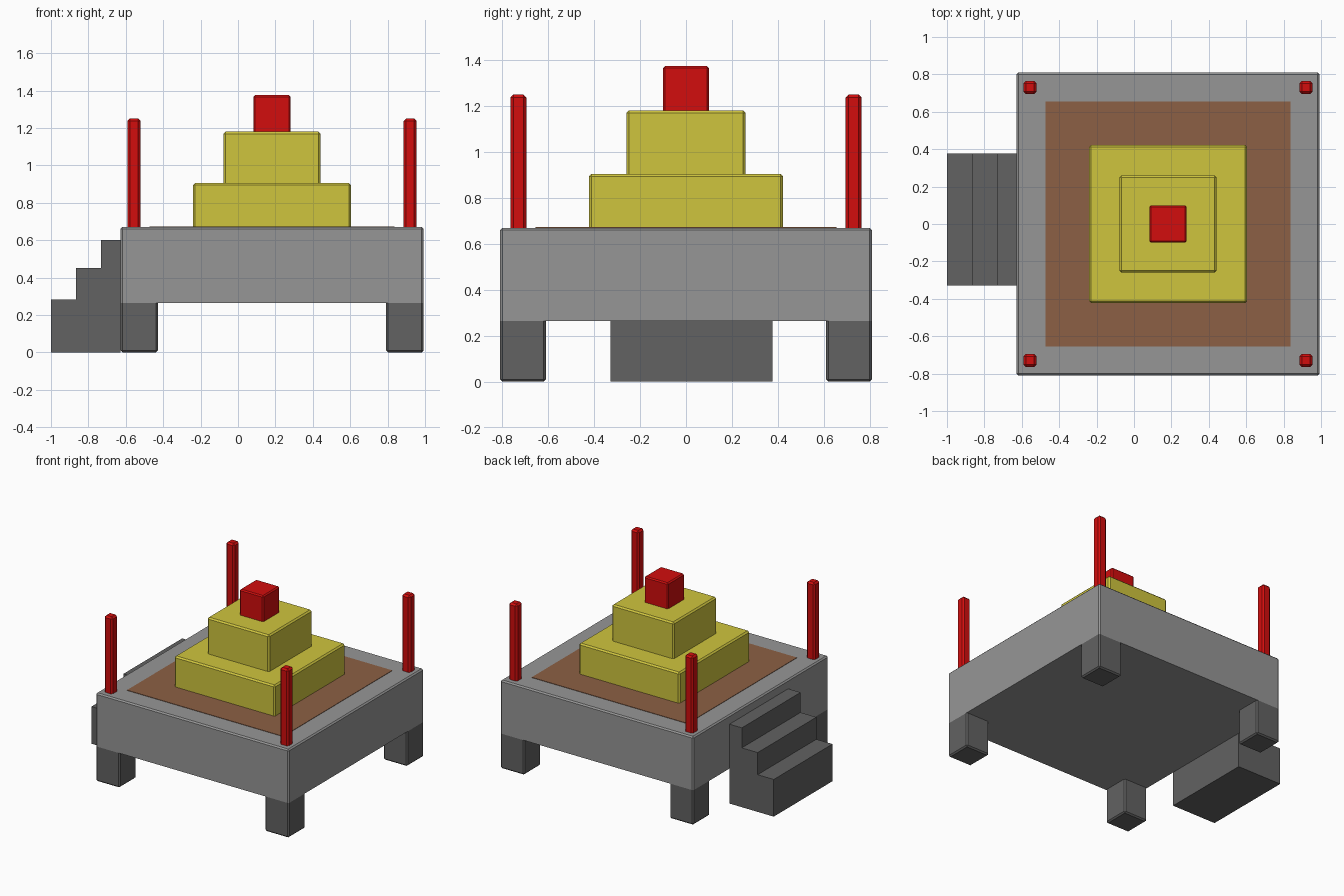
import bpy, bmesh

if "Cube" in bpy.data.objects:
    bpy.data.objects.remove(bpy.data.objects["Cube"])


def material(name, rgb):
    m = bpy.data.materials.new(name)
    m.diffuse_color = (*rgb, 1)
    m.use_nodes = True
    m.node_tree.nodes["Principled BSDF"].inputs["Base Color"].default_value = m.diffuse_color
    return m


STONE = material("grey stone", (0.305, 0.305, 0.305))
DARK = material("dark grey stone", (0.122, 0.122, 0.122))
GOLD = material("yellow", (0.624, 0.558, 0.048))
RED = material("red", (0.645, 0.004, 0.004))
BROWN = material("brown", (0.262, 0.117, 0.058))


def finish(bm, name, mat):
    bmesh.ops.recalc_face_normals(bm, faces=bm.faces)
    mesh = bpy.data.meshes.new(name)
    bm.to_mesh(mesh)
    bm.free()
    mesh.materials.append(mat)
    ob = bpy.data.objects.new(name, mesh)
    bpy.context.collection.objects.link(ob)
    return ob


def block(name, mat, cx, cy, sx, sy, z0, z1, bevel=0.0, flat_z=None):
    """Box with chamfered edges; the edges lying at height flat_z stay sharp."""
    bm = bmesh.new()
    bmesh.ops.create_cube(bm, size=1)
    for v in bm.verts:
        v.co = (cx + v.co.x * sx, cy + v.co.y * sy, z1 if v.co.z > 0 else z0)
    if bevel:
        edges = [e for e in bm.edges if flat_z is None
                 or any(abs(v.co.z - flat_z) > 1e-5 for v in e.verts)]
        bmesh.ops.bevel(bm, geom=edges, offset=bevel, segments=1,
                        profile=0.5, affect='EDGES')
    return finish(bm, name, mat)


CX = 0.182      # centre of the platform
DECK = 0.67     # top of the platform
UNDER = 0.265   # underside of the platform

# Platform and its painted floor
block("platform", STONE, CX, 0, 1.62, 1.62, UNDER, DECK, 0.01, UNDER)
block("floor_panel", BROWN, CX, 0, 1.31, 1.31, DECK - 0.004, DECK + 0.003)

# Corner legs and posts
for sx, side in ((-1, "left"), (1, "right")):
    for sy, end in ((-1, "front"), (1, "back")):
        block(f"{end}_{side}_leg", DARK, CX + sx * 0.71, sy * 0.71,
              0.2, 0.2, 0, UNDER, 0.01, UNDER)
        block(f"{end}_{side}_post", RED, CX + sx * 0.738, sy * 0.73,
              0.07, 0.07, DECK, 1.25, 0.013, DECK)

# Stepped centre
block("lower_tier", GOLD, CX, 0, 0.845, 0.845, DECK, 0.905, 0.011, DECK)
block("upper_tier", GOLD, CX, 0, 0.52, 0.52, 0.905, 1.18, 0.011, 0.905)
block("top_cube", RED, CX, 0, 0.2, 0.2, 1.18, 1.375, 0.009, 1.18)

# Staircase: side profile extruded along y
profile = [(-1, 0), (-1, 0.282), (-0.865, 0.282), (-0.865, 0.45),
           (-0.732, 0.45), (-0.732, 0.602), (-0.627, 0.602), (-0.627, 0)]
bm = bmesh.new()
face = bm.faces.new([bm.verts.new((x, -0.328, z)) for x, z in profile])
ext = bmesh.ops.extrude_face_region(bm, geom=[face])
bmesh.ops.translate(bm, vec=(0, 0.704, 0),
                    verts=[g for g in ext["geom"] if isinstance(g, bmesh.types.BMVert)])
finish(bm, "staircase", DARK)
